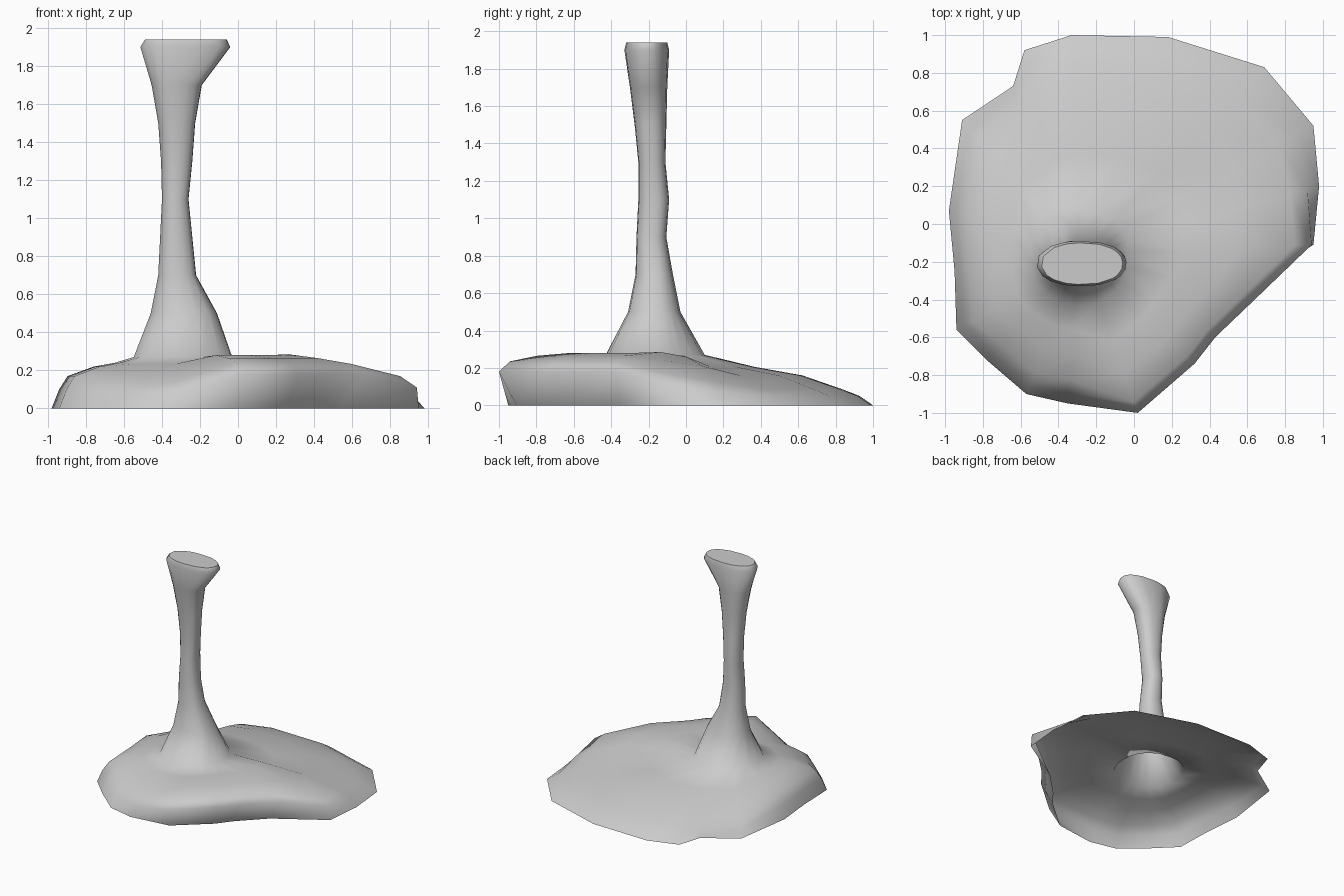
import bpy
import bmesh
from math import atan2, cos, sin, copysign
from mathutils import Vector

default_cube = bpy.data.objects.get("Cube")
if default_cube:
    bpy.data.objects.remove(default_cube, do_unlink=True)

# Ground outline, grouped by the kind of slope that reaches it
back_edge = [(.69, .83), (.18, .99), (-.33, 1), (-.58, .92), (-.64, .73),
             (-.91, .55), (.95, .52)]
side_edge = [(-.98, .07), (-.95, -.25), (-.94, -.56)]
front_edge = [(-.78, -.72), (-.57, -.9), (-.35, -.95)]
lip_edge = [(.02, -1), (.32, -.74), (.43, -.6), (.66, -.38)]
corner_edge = [(.95, -.11)]
right_edge = [(.98, .2)]

# Slope profiles: fraction of the way from stem foot to outline, height
back_slope = [(1, 0), (.92, .05), (.82, .085), (.58, .16), (.3, .205)]
side_slope = [(1, 0), (.91, .1), (.81, .17), (.5, .22), (.25, .24)]
front_slope = [(1, 0), (.9, .085), (.76, .14), (.5, .195), (.25, .235)]
lip_slope = [(.84, 0), (1, .18), (.9, .235), (.65, .265), (.35, .28)]
corner_slope = [(1, 0), (.99, .11), (.9, .17), (.6, .24), (.3, .285)]
right_slope = [(1, 0), (.94, .07), (.85, .125), (.6, .21), (.3, .26)]

# Stem sections: height, left, right, front, back
stem_sections = [
    (.27, -.55, -.03, -.43, .10),
    (.5, -.46, -.11, -.31, -.03),
    (.7, -.42, -.22, -.27, -.07),
    (.9, -.41, -.24, -.265, -.105),
    (1.1, -.4, -.26, -.255, -.09),
    (1.3, -.405, -.24, -.255, -.11),
    (1.5, -.42, -.225, -.275, -.105),
    (1.7, -.455, -.19, -.3, -.1),
    (1.9, -.515, -.04, -.33, -.09),
    (1.94, -.49, -.06, -.32, -.1),
]
FOOT_CENTRE = Vector((-.29, -.165))


def rounded(value, power=.9):
    return copysign(abs(value) ** power, value)


def stem_point(section, angle):
    z, left, right, front, back = section
    x = (left + right) / 2 + (right - left) / 2 * rounded(cos(angle))
    y = (front + back) / 2 + (back - front) / 2 * rounded(sin(angle))
    return Vector((x, y, z))


def spoke_angle(spoke):
    offset = Vector(spoke[0]) - FOOT_CENTRE
    return atan2(offset.y, offset.x)


def spoke_points(spoke):
    """Points from the ground, up the mound and the stem to the rim."""
    edge, slope = spoke
    angle = spoke_angle(spoke)
    foot = stem_point(stem_sections[0], angle).to_2d()
    mound = [(*foot.lerp(Vector(edge), part), height) for part, height in slope]
    return mound + [stem_point(section, angle) for section in stem_sections]


# One colour
stone = bpy.data.materials.new("light_grey")
stone.use_nodes = True
grey = (.6, .6, .6, 1)
stone.diffuse_color = grey
stone.node_tree.nodes["Principled BSDF"].inputs["Base Color"].default_value = grey

# Open-bottomed shell, skinned between neighbouring spokes
outline_groups = [(back_edge, back_slope), (side_edge, side_slope),
                  (front_edge, front_slope), (lip_edge, lip_slope),
                  (corner_edge, corner_slope), (right_edge, right_slope)]
spokes = [(edge, slope) for outline, slope in outline_groups for edge in outline]
spokes.sort(key=spoke_angle)

bm = bmesh.new()
columns = [[bm.verts.new(point) for point in spoke_points(spoke)] for spoke in spokes]
for i, column in enumerate(columns):
    following = columns[(i + 1) % len(columns)]
    for j in range(len(column) - 1):
        skin = bm.faces.new((column[j], following[j], following[j + 1], column[j + 1]))
        skin.smooth = True

# Flat cap on the stem
bm.faces.new([column[-1] for column in columns])

mesh = bpy.data.meshes.new("mound_with_stem")
bm.to_mesh(mesh)
bm.free()
mesh.materials.append(stone)
mound = bpy.data.objects.new("mound_with_stem", mesh)
bpy.context.collection.objects.link(mound)
